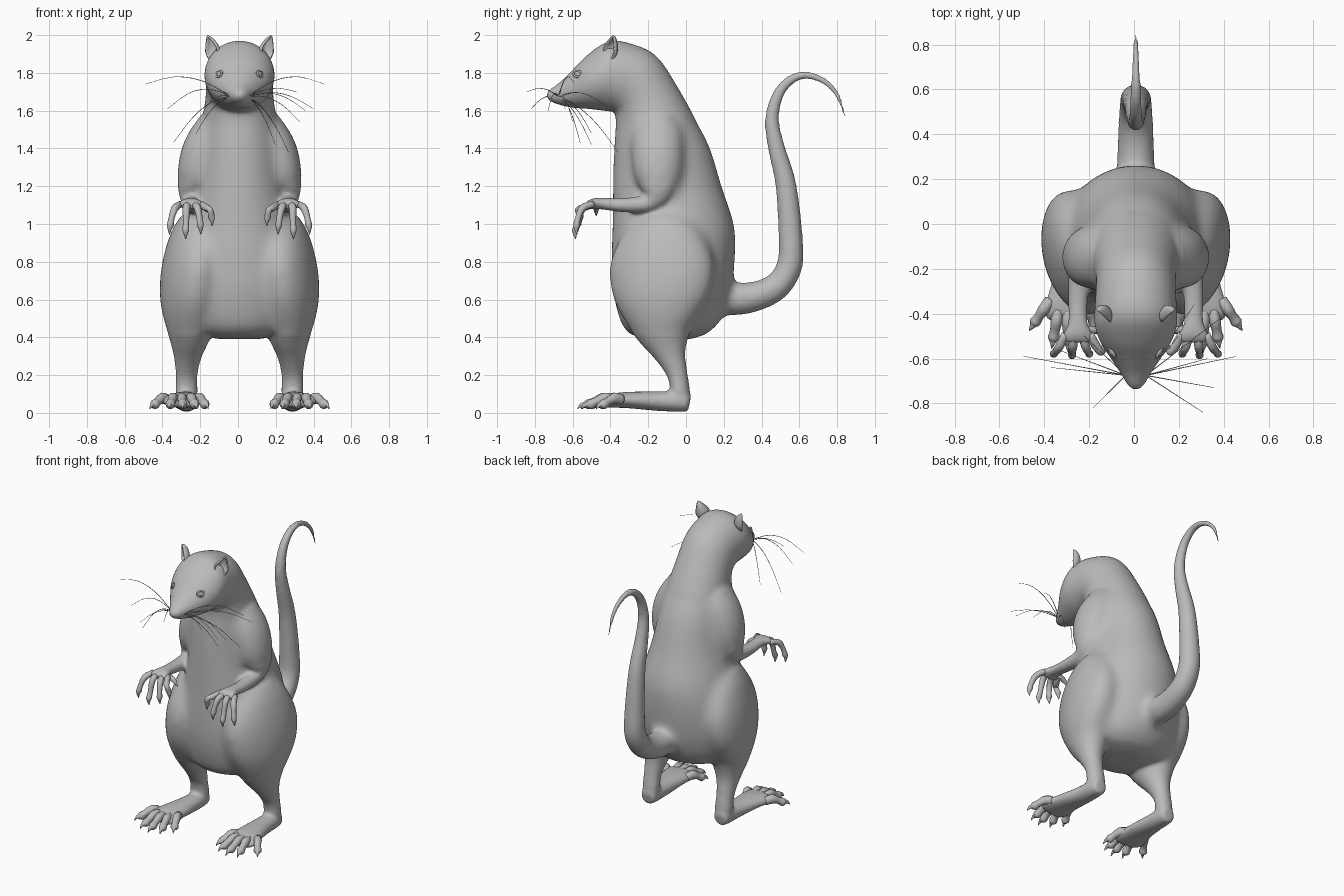
import bpy, bmesh, math
from mathutils import Vector as V

if "Cube" in bpy.data.objects:
    bpy.data.objects.remove(bpy.data.objects["Cube"])

grey = bpy.data.materials.new("grey fur")
grey.diffuse_color = (0.5, 0.5, 0.5, 1)
grey.use_nodes = True
grey.node_tree.nodes["Principled BSDF"].inputs["Base Color"].default_value = grey.diffuse_color


def spline(rings, steps):
    """Catmull-Rom through rings of (centre, half-axis a, half-axis b)."""
    out = []
    for i in range(len(rings) - 1):
        p = [rings[max(0, min(len(rings) - 1, i + k))] for k in (-1, 0, 1, 2)]
        for s in range(steps):
            t = s / steps
            out.append([(b * 2 + (c - a) * t + (a * 2 - b * 5 + c * 4 - d) * t * t
                         + (b * 3 - a - c * 3 + d) * t ** 3) * 0.5
                        for a, b, c, d in zip(*p)])
    return out + [rings[-1]]


def skin(bm, rings, sides=16, steps=4):
    """Skin closed rings into a capped tube."""
    rows = []
    for c, a, b in spline(rings, steps):
        rows.append([bm.verts.new(c + a * math.cos(2 * math.pi * k / sides)
                                  + b * math.sin(2 * math.pi * k / sides)) for k in range(sides)])
    faces = [bm.faces.new(rows[0]), bm.faces.new(rows[-1][::-1])]
    for r, q in zip(rows, rows[1:]):
        for k in range(sides):
            n = (k + 1) % sides
            faces.append(bm.faces.new((r[k], q[k], q[n], r[n])))
    bmesh.ops.recalc_face_normals(bm, faces=faces)


def limb(bm, pts, m=1, sides=16, steps=4, lean=0):
    """Tube through (x, y, z, width radius, depth radius); m = -1 mirrors in x."""
    cs = [V((p[0] * m, p[1], p[2])) for p in pts]
    rings = []
    for i, p in enumerate(pts):
        t = (cs[min(i + 1, len(cs) - 1)] - cs[max(i - 1, 0)]).normalized()
        side = V((1, -lean * m, 0))
        side = (side - t * side.dot(t)).normalized()
        rings.append((cs[i], side * p[3], t.cross(side) * p[4]))
    skin(bm, rings, sides, steps)


def finish(name, bm):
    me = bpy.data.meshes.new(name)
    bm.to_mesh(me)
    bm.free()
    me.materials.append(grey)
    me.shade_smooth()
    ob = bpy.data.objects.new(name, me)
    bpy.context.collection.objects.link(ob)
    return ob


# Torso, neck and head: front (y, z), back (y, z), half width
TORSO = [(-.18, .39, .02, .39, .1), (-.31, .425, .12, .425, .25), (-.36, .52, .19, .5, .315),
         (-.39, .67, .24, .65, .34), (-.395, .85, .262, .85, .335), (-.39, 1.0, .255, 1.0, .3),
         (-.388, 1.2, .19, 1.2, .25), (-.383, 1.4, .13, 1.4, .222), (-.373, 1.53, .053, 1.55, .2),
         (-.378, 1.59, -.047, 1.73, .181), (-.40, 1.595, -.157, 1.89, .178),
         (-.44, 1.6, -.29, 1.955, .183), (-.48, 1.605, -.41, 1.967, .185),
         (-.53, 1.61, -.52, 1.897, .16), (-.6, 1.615, -.6, 1.817, .112),
         (-.67, 1.63, -.667, 1.752, .067), (-.717, 1.648, -.722, 1.712, .038),
         (-.738, 1.667, -.74, 1.692, .016)]
# Limbs and tail: x, y, z, width radius, depth radius
LEG = [(.2, -.1, 1.06, .07, .1), (.225, -.11, .97, .122, .2), (.25, -.125, .8, .15, .283),
       (.266, -.13, .63, .152, .27), (.267, -.125, .5, .135, .205), (.266, -.11, .4, .108, .138),
       (.275, -.08, .3, .074, .081), (.28, -.045, .2, .058, .054), (.28, -.03, .11, .06, .052),
       (.28, -.03, .05, .05, .04)]
FOOT = [(.28, .02, .055, .03, .03), (.28, 0, .06, .055, .055), (.283, -.15, .062, .07, .052),
        (.295, -.3, .068, .092, .044), (.305, -.39, .064, .11, .037), (.31, -.44, .05, .085, .022)]
ARM = [(.12, -.15, 1.58, .06, .08), (.165, -.15, 1.49, .09, .13), (.205, -.15, 1.38, .107, .14),
       (.234, -.15, 1.25, .1, .128), (.246, -.162, 1.15, .075, .082),
       (.25, -.21, 1.108, .054, .047), (.258, -.34, 1.1, .045, .038),
       (.258, -.44, 1.108, .045, .032), (.258, -.49, 1.108, .07, .028),
       (.258, -.525, 1.095, .075, .022)]
TAIL = [(0, .1, .63, .09, .1), (0, .22, .605, .087, .092), (0, .36, .615, .081, .08),
        (0, .48, .67, .076, .073), (0, .545, .77, .071, .069), (0, .555, .9, .067, .065),
        (0, .53, 1.2, .054, .056), (0, .48, 1.4, .044, .046), (0, .455, 1.55, .036, .038),
        (0, .485, 1.68, .031, .031), (0, .55, 1.76, .027, .026), (0, .635, 1.788, .023, .021),
        (0, .73, 1.757, .019, .018), (0, .8, 1.685, .014, .014), (0, .843, 1.565, .008, .008)]

# Body: all large masses fused into one skin
bm = bmesh.new()
skin(bm, [(V((0, (f + b) / 2, (g + h) / 2)), V((w, 0, 0)), V((0, (b - f) / 2, (h - g) / 2)))
          for f, g, b, h, w in TORSO], 40, 4)
limb(bm, TAIL, 1, 16)
for m in (1, -1):
    limb(bm, LEG, m, 24, 4, .22)
    limb(bm, FOOT, m, 20)
    limb(bm, ARM, m, 20)
rough = finish("body_rough", bm)
weld = rough.modifiers.new("fuse", 'REMESH')
weld.mode, weld.voxel_size = 'VOXEL', 0.011
bm = bmesh.new()
bm.from_object(rough, bpy.context.evaluated_depsgraph_get())
bpy.data.objects.remove(rough)


def is_trunk(p):
    """Hip and shoulder joins, leaving out tail, forearms, shins and head."""
    forearm = 1.03 < p.z < 1.2 and abs(p.x) > .19 and p.y < -.08 or p.y < -.43
    return .42 < p.z < 1.56 and p.y < .27 and not forearm


joins = [v for v in bm.verts if is_trunk(v.co)]
for verts, rounds in ((joins, 45), (bm.verts[:], 6)):
    for _ in range(rounds):
        bmesh.ops.smooth_vert(bm, verts=verts, factor=.5, use_axis_x=True,
                              use_axis_y=True, use_axis_z=True)
finish("body", bm)

# Toe tips (x, y) and finger tips (x, y, z)
TOES = [(.165, -.49), (.225, -.55), (.3, -.575), (.375, -.555), (.475, -.475)]
FINGERS = [(.145, -.565, .99), (.205, -.585, .945), (.285, -.592, .92), (.37, -.585, .945)]
for m, side in ((1, "left"), (-1, "right")):
    # Toes with knuckle, pad and claw
    bm = bmesh.new()
    for i, (x, y) in enumerate(TOES):
        bx, by = .23 + i * .038, -.38 + (.04 if i in (0, 4) else 0)
        at = lambda f, z, r, q: (bx + (x - bx) * f, by + (y - by) * f, z, r, q)
        limb(bm, [at(0, .07, .026, .028), at(.3, .078, .026, .03), at(.55, .06, .022, .022),
                  at(.72, .045, .026, .027), at(.82, .043, .016, .016), at(.9, .04, .009, .011),
                  at(1, .022, .002, .002)], m, 10, 3)
    finish(side + "_toes", bm)

    # Fingers drooping from the palm, with claws
    bm = bmesh.new()
    for i, (x, y, z) in enumerate(FINGERS):
        bx = .205 + i * .036
        at = lambda f, dy, zz, r: (bx + (x - bx) * f, dy, zz, r, r)
        limb(bm, [at(0, -.49, 1.105, .018), at(.5, -.548, 1.085, .02),
                  at(.82, -.572, z + .085, .016), at(.93, y + .006, z + .048, .018),
                  at(1, y + .004, z + .028, .011), at(1.0, y + .008, z, .002)], m, 10, 3)
    # Thumb
    limb(bm, [(.22, -.47, 1.1, .018, .018), (.17, -.475, 1.08, .015, .015),
              (.14, -.475, 1.045, .003, .003)], m, 10, 3)
    finish(side + "_fingers", bm)

    # Ear: open half shell
    bm = bmesh.new()
    bmesh.ops.create_uvsphere(bm, u_segments=20, v_segments=14, radius=1)
    bmesh.ops.delete(bm, geom=[v for v in bm.verts if v.co.y < -.05], context='VERTS')
    for v in bm.verts:
        taper = 1 - .55 * max(v.co.z, 0)
        v.co = V((v.co.x * .046 * taper, v.co.y * .045, v.co.z * .077))
    ear = finish(side + "_ear", bm)
    ear.location = (.15 * m, -.405, 1.926)
    ear.rotation_euler = (0, .36 * m, .75 * m)
    shell = ear.modifiers.new("thickness", 'SOLIDIFY')
    shell.thickness = .009

    # Eye with a lid ring
    bm = bmesh.new()
    bmesh.ops.create_uvsphere(bm, u_segments=16, v_segments=10, radius=1)
    for v in bm.verts:
        v.co = V((v.co.x * .022, v.co.y * .014, v.co.z * .015))
    ring = [(V((.025 * math.cos(a), -.004, .016 * math.sin(a))), a)
            for a in [k * math.pi / 10 for k in range(21)]]
    skin(bm, [(c, V((math.cos(a), 0, math.sin(a))) * .006, V((0, .006, 0))) for c, a in ring], 8, 1)
    eye = finish(side + "_eye", bm)
    eye.location = (.105 * m, -.572, 1.793)
    eye.rotation_euler = (-.3, .15 * m, .95 * m)

# Whiskers: tip x, y, z and upward bow
WHISKERS = [(-.5, -.59, 1.74, .07), (-.38, -.64, 1.61, .07), (-.35, -.56, 1.43, .06),
            (-.19, -.82, 1.61, .03), (-.23, -.5, 1.48, .04), (.45, -.59, 1.74, .07),
            (.39, -.41, 1.61, .05), (.26, -.36, 1.38, .05), (.3, -.84, 1.7, .03),
            (.35, -.73, 1.6, .05), (.19, -.5, 1.42, .04), (.32, -.6, 1.54, .05)]
bm = bmesh.new()
for x, y, z, bow in WHISKERS:
    a, b = V((math.copysign(.045, x), -.675, 1.675)), V((x, y, z))
    d = (b - a).normalized()
    u = d.cross(V((0, 0, 1))).normalized()
    skin(bm, [(a.lerp(b, k / 3) + V((0, 0, bow * math.sin(math.pi * k / 3))),
               u * (.0026 - .0005 * k), d.cross(u) * (.0026 - .0005 * k)) for k in range(4)], 5, 3)
finish("whiskers", bm)

# Nudge everything onto the centre line
for ob in bpy.context.collection.objects:
    ob.location.x += .008
